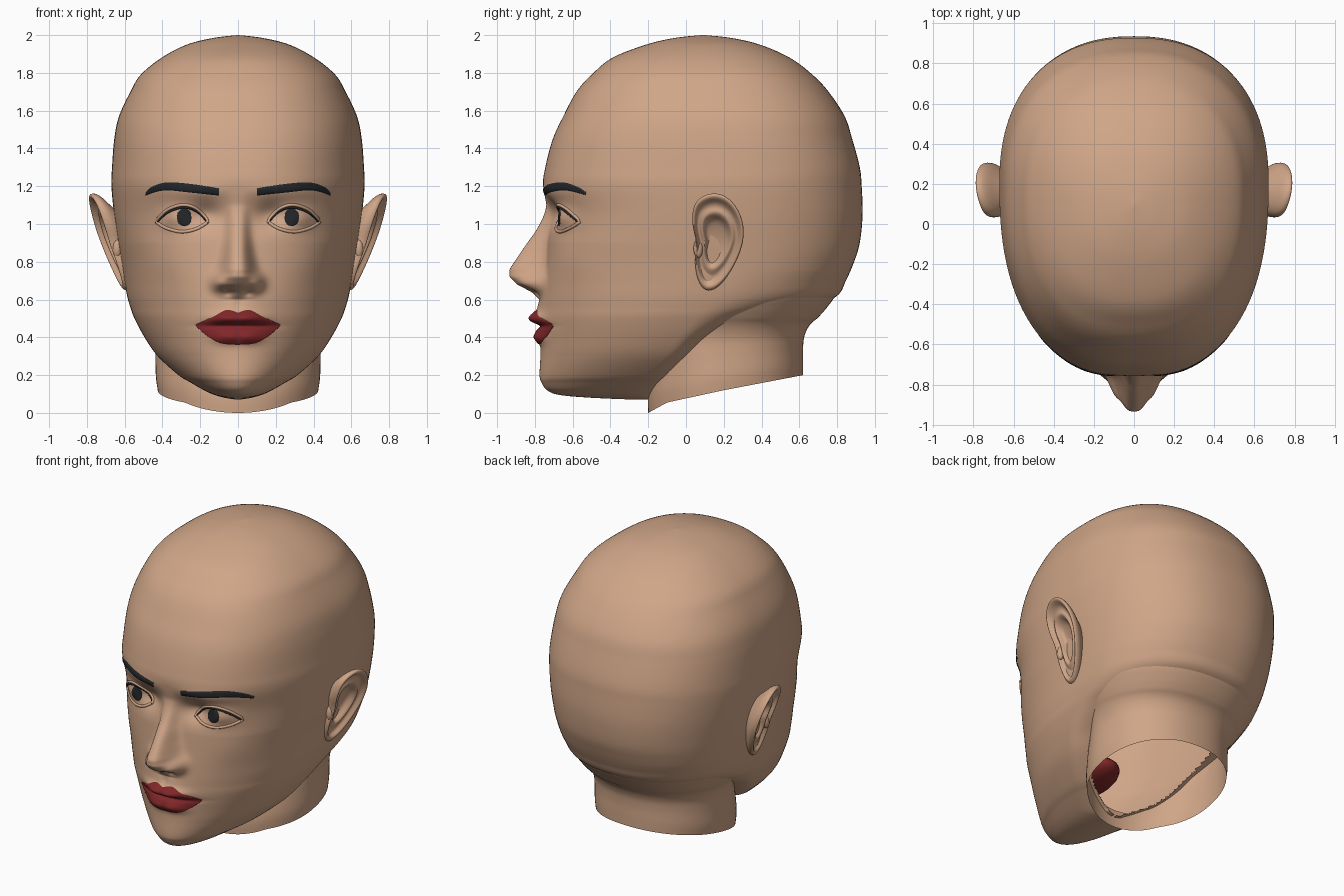
import bpy
import bmesh
import math
from mathutils import Vector
from mathutils.bvhtree import BVHTree

default_cube = bpy.data.objects.get("Cube")
if default_cube:
    bpy.data.objects.remove(default_cube, do_unlink=True)


def make_material(name, rgb):
    mat = bpy.data.materials.new(name)
    mat.use_nodes = True
    color = (*rgb, 1.0)
    mat.diffuse_color = color
    bsdf = next(n for n in mat.node_tree.nodes if n.type == "BSDF_PRINCIPLED")
    bsdf.inputs["Base Color"].default_value = color
    bsdf.inputs["Roughness"].default_value = 0.7
    return mat


skin = make_material("skin tan", (0.63, 0.38, 0.245))
red = make_material("lip red", (0.22, 0.02, 0.022))
dark = make_material("brow black", (0.017, 0.02, 0.023))


def lerp_table(table, t):
    """Linear lookup in rows (key, value, ...) sorted by key."""
    if t <= table[0][0]:
        return table[0][1:]
    for a, b in zip(table, table[1:]):
        if t <= b[0]:
            f = (t - a[0]) / (b[0] - a[0])
            return [p + (q - p) * f for p, q in zip(a[1:], b[1:])]
    return table[-1][1:]


def smooth_rows(rows, steps):
    """Catmull-Rom subdivision of a list of tuples."""
    out = []
    last = len(rows) - 1
    for i in range(last):
        p, a, b, q = (rows[min(max(k, 0), last)] for k in range(i - 1, i + 3))
        for s in range(steps):
            t = s / steps
            out.append([0.5 * (2 * y + (z - x) * t + (2 * x - 5 * y + 4 * z - w) * t * t
                               + (3 * y - x - 3 * z + w) * t ** 3)
                        for x, y, z, w in zip(p, a, b, q)])
    return out + [list(rows[-1])]


def clamp01(t):
    return min(max(t, 0.0), 1.0)


def grid_object(name, rows, mat, closed=False, cap=False, drop=None):
    """Skin a list of point rows with quads, leaving out faces chosen by drop."""
    bm = bmesh.new()
    vrows = [[bm.verts.new(p) for p in row] for row in rows]
    n = len(rows[0])
    for r0, r1 in zip(vrows, vrows[1:]):
        for j in range(n if closed else n - 1):
            k = (j + 1) % n
            bm.faces.new((r0[j], r0[k], r1[k], r1[j]))
    if cap:
        bm.faces.new(vrows[-1])
    bmesh.ops.recalc_face_normals(bm, faces=bm.faces)
    if drop:
        hidden = [f for f in bm.faces if drop(f.calc_center_median())]
        bmesh.ops.delete(bm, geom=hidden, context="FACES")
    for f in bm.faces:
        f.smooth = True
    mesh = bpy.data.meshes.new(name)
    bm.to_mesh(mesh)
    bm.free()
    mesh.materials.append(mat)
    obj = bpy.data.objects.new(name, mesh)
    bpy.context.collection.objects.link(obj)
    return obj


# Head sections from under the chin to the crown: height, front y, back y, half width, widest y
sections = [
    (.07, -.27, -.15, .01, -.2), (.08, -.5, -.15, .07, -.26),
    (.095, -.67, -.15, .125, -.32), (.12, -.735, -.12, .18, -.32),
    (.16, -.765, -.08, .25, -.26), (.2, -.775, -.03, .315, -.2), (.3, -.77, .08, .425, -.1),
    (.4, -.765, .2, .495, -.02), (.5, -.765, .45, .548, .05), (.56, -.762, .67, .57, .1),
    (.62, -.76, .8, .587, .14), (.7, -.755, .847, .602, .18), (.8, -.745, .89, .618, .2),
    (.9, -.735, .92, .634, .2), (1.05, -.72, .935, .656, .2), (1.2, -.755, .93, .67, .2),
    (1.3, -.745, .92, .667, .2), (1.45, -.705, .88, .655, .18), (1.57, -.65, .84, .63, .16),
    (1.7, -.58, .755, .57, .13), (1.79, -.5, .67, .515, .12), (1.88, -.39, .55, .405, .11),
    (1.95, -.21, .39, .27, .1), (1.985, -.06, .24, .13, .09), (2, .08, .1, .005, .09)]

# Neck sections: height, front y, back y, half width
neck_sections = [(0, -.2, .62, .425), (.1, -.2, .62, .435), (.25, -.17, .62, .437),
                 (.36, -.12, .63, .445), (.46, -.08, .665, .475), (.55, -.05, .74, .53),
                 (.62, -.05, .79, .568), (.7, -.05, .82, .58)]
neck_edge = [(-.2, 0), (-.1, .055), (.2, .12), (.62, .2)]

# Nose: height, projection, half width
nose = [(.6, 0, .08), (.64, .05, .08), (.68, .135, .085), (.72, .18, .085), (.76, .185, .08),
        (.85, .135, .065), (.95, .075, .055), (1.1, .01, .05), (1.18, 0, .06)]

# Sculpted bumps: x, z, x radius, z radius, height
bumps = [(.17, 1.05, .08, .065, -.045), (.34, 1.03, .07, .05, .025),
         (.25, 1.17, .16, .04, .012), (.4, .8, .12, .1, .01),
         (0, .52, .15, .11, .03), (.05, .5, .09, .03, .038),
         (.05, .4, .08, .032, .03), (0, .46, .15, .014, -.03),
         (.1, .69, .038, .045, .07), (.05, .635, .022, .02, -.02),
         (0, .57, .02, .03, -.008)]


def face_relief(x, z):
    h, s = lerp_table(nose, z)
    total = h * math.exp(-abs(x / s) ** 3)
    for bx, bz, sx, sz, amount in bumps:
        total += amount * math.exp(-((abs(x) - bx) / sx) ** 2 - ((z - bz) / sz) ** 2)
    return total


def oval(front, back, width, mid, front_power, back_power, count, crowd):
    """Rounded outline, with points crowded toward the front."""
    for i in range(count):
        t = math.tau * i / count
        ang = t - crowd * math.sin(t)
        s, c = math.sin(ang), math.cos(ang)
        depth, power = (mid - front, front_power) if c > 0 else (back - mid, back_power)
        r = ((abs(s) / width) ** power + (abs(c) / max(depth, .004)) ** power) ** (-1 / power)
        yield r * s, mid - r * c


def head_ring(z, front, back, width, mid):
    power = 2 + .4 * clamp01((z - .3) / .6)
    return [(x, y - face_relief(x, z) * clamp01((-.25 - y) / .2), z)
            for x, y in oval(front, back, width, mid, power, min(power, 2.3), 180, .62)]


def neck_ring(z, front, back, width):
    return [(x, y, z + lerp_table(neck_edge, y)[0] * max(0, 1 - 2 * z))
            for x, y in oval(front, back, width, .2, 2, 2.2, 96, 0)]


def inside_neck(p):
    return p.z < .64 and (p.x / .43) ** 2 + ((p.y - .2) / .41) ** 2 < .85


def inside_jaw(p):
    front, back, width, mid = lerp_table(sections, p.z)
    depth = mid - front if p.y < mid else back - mid
    return p.z > .12 and (p.x / width) ** 2 + ((p.y - mid) / depth) ** 2 < .8


head = grid_object("head", [head_ring(*r) for r in smooth_rows(sections, 12)],
                   skin, closed=True, cap=True, drop=inside_neck)
grid_object("neck", [neck_ring(*r) for r in smooth_rows(neck_sections, 8)],
            skin, closed=True, drop=inside_jaw)
surface = BVHTree.FromPolygons([v.co for v in head.data.vertices],
                               [p.vertices for p in head.data.polygons])


def on_face(x, z, gap):
    hit = surface.ray_cast(Vector((x, -2, z)), Vector((0, 1, 0)))[0]
    return Vector((x, hit.y - gap, z))


def face_plate(name, top, bottom, mat, side=1, gap=.006, nu=40, nv=14):
    """Thin plate hugging the face between two edge lines."""
    x0, x1 = top[0][0], top[-1][0]
    rows = []
    for j in range(nv + 1):
        row = []
        for i in range(nu + 1):
            x = x0 + (x1 - x0) * i / nu
            hi, lo = lerp_table(top, x)[0], lerp_table(bottom, x)[0]
            edge = j in (0, nv)
            row.append(on_face(side * x, hi + (lo - hi) * j / nv, 0 if edge else gap))
        rows.append(row)
    return grid_object(name, rows, mat)


def mirrored(half):
    return [(-x, z) for x, z in reversed(half[1:])] + half


def add_ball(name, location, scale, mat):
    bpy.ops.mesh.primitive_uv_sphere_add(segments=24, ring_count=12, location=location)
    ball = bpy.context.object
    ball.name = name
    ball.scale = scale
    ball.data.materials.append(mat)
    bpy.ops.object.shade_smooth()


# Lips and the inside of the mouth
lip_top = smooth_rows([(0, .53), (.06, .545), (.13, .51), (.225, .467)], 6)
lip_bottom = smooth_rows([(0, .36), (.09, .368), (.16, .405), (.225, .461)], 6)
face_plate("lips", mirrored(lip_top), mirrored(lip_bottom), red, nu=70, nv=24)
add_ball("mouth_cavity", (0, -.45, .45), (.16, .25, .09), red)

# Edge lines of brows and eyes, for one side
brow_top = smooth_rows([(.1, 1.187), (.25, 1.212), (.38, 1.22), (.46, 1.195), (.49, 1.165)], 5)
brow_bottom = smooth_rows([(.1, 1.15), (.25, 1.166), (.38, 1.178), (.46, 1.162), (.49, 1.15)], 5)
lid_top = smooth_rows([(.16, 1.015), (.22, 1.075), (.29, 1.095), (.37, 1.07), (.43, 1.015)], 6)
lid_bottom = smooth_rows([(.16, 1.015), (.22, .98), (.3, .965), (.38, .985), (.43, 1.015)], 6)
lash_bottom = [(x, z - .014) for x, z in lid_top]
arc = [math.pi * k / 16 for k in range(17)]
iris_top = [(.285 - .039 * math.cos(a), 1.035 + .047 * math.sin(a)) for a in arc]
iris_bottom = [(x, 2.07 - z) for x, z in iris_top]

# Ear outline (y, z) and rim profile (scale, sideways offset)
outline = [(.03, 1.08), (.06, 1.14), (.14, 1.175), (.23, 1.15), (.3, 1.05), (.315, .93),
           (.28, .82), (.225, .72), (.16, .65), (.1, .635), (.06, .69), (.04, .8),
           (.06, .9), (.03, .98)]
rim = [(.5, -.12), (.7, -.07), (.92, -.035), (1, -.005), (.97, .022), (.88, .022),
       (.8, -.008), (.68, -.012), (.58, .008), (.48, -.012), (.4, -.045), (.05, -.05)]


def ear_point(y, z, side, scale, out):
    y, z = .16 + (y - .16) * scale, .92 + (z - .92) * scale
    return (side * (.657 + .34 * (z - .9) + .2 * (y - .05) + out), y, z)


for side, label in ((1, "left"), (-1, "right")):
    face_plate(label + "_eyebrow", brow_top, brow_bottom, dark, side, nv=6)
    face_plate(label + "_iris", iris_top, iris_bottom, dark, side, gap=.004, nu=20)
    face_plate(label + "_lashes", lid_top, lash_bottom, dark, side, gap=.009, nv=4)

    # Eyelid rim
    lid = bpy.data.curves.new(label + "_eyelid", "CURVE")
    lid.dimensions = "3D"
    lid.bevel_depth = .009
    lid.bevel_resolution = 2
    loop = lid_top + lid_bottom[-2:0:-1]
    spline = lid.splines.new("POLY")
    spline.points.add(len(loop) - 1)
    for point, (x, z) in zip(spline.points, loop):
        raised = z + (.006 if z > 1.015 else -.006)
        point.co = (*on_face(side * x, raised, 0), 1)
    spline.use_cyclic_u = True
    lid.materials.append(skin)
    bpy.context.collection.objects.link(bpy.data.objects.new(label + "_eyelid", lid))

    # Ear, with the flap in front of the canal
    ear = grid_object(label + "_ear", [[ear_point(y, z, side, *r) for y, z in outline]
                                       for r in rim], skin, closed=True, cap=True)
    ear.modifiers.new("round", "SUBSURF").levels = 2
    ear.modifiers["round"].render_levels = 2
    add_ball(label + "_ear_flap", (side * .64, .065, .87), (.025, .025, .05), skin)
